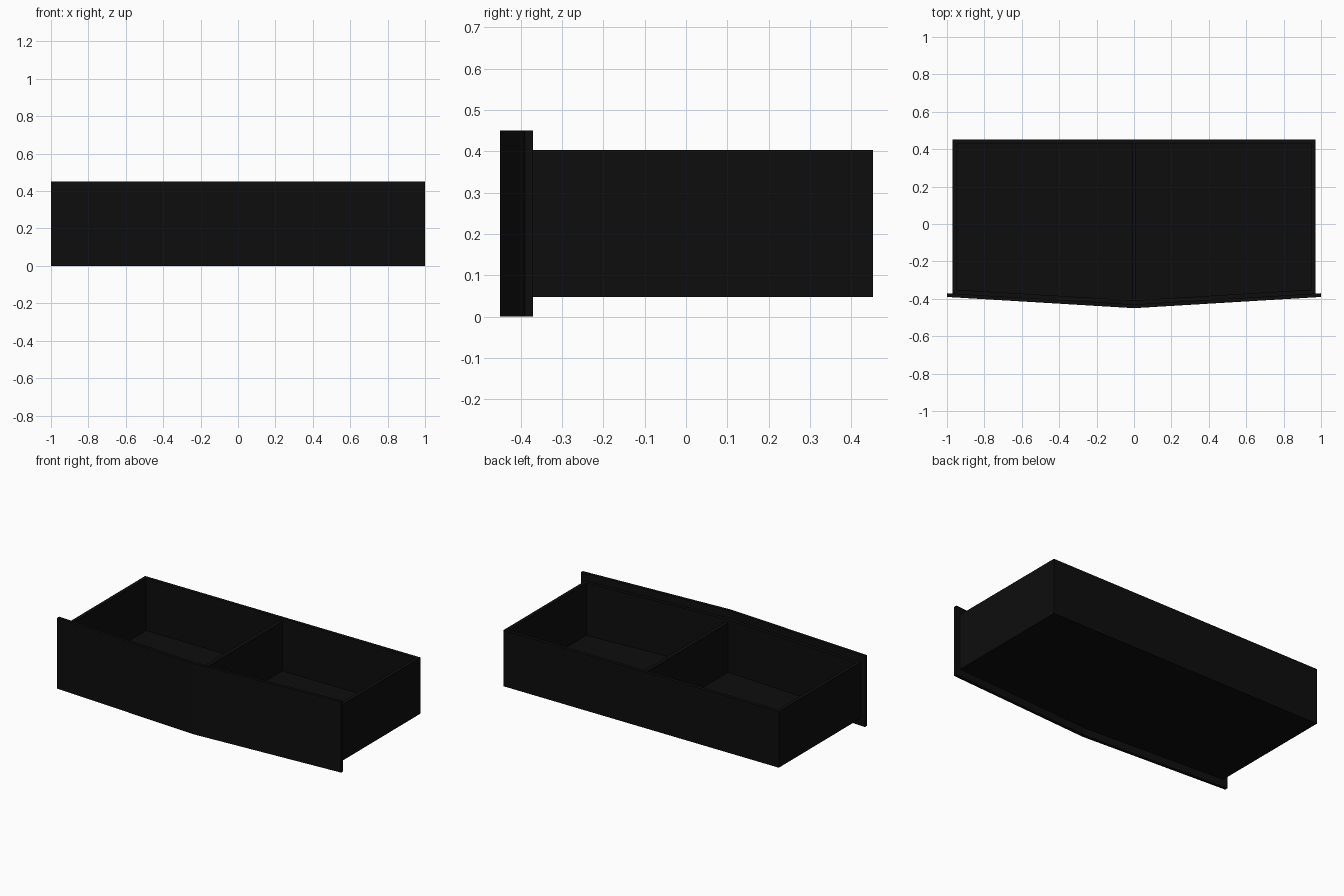
import bpy, bmesh

default = bpy.data.objects.get("Cube")
if default:
    bpy.data.objects.remove(default)

black = bpy.data.materials.new("matte_black")
black.use_nodes = True
color = (0.004, 0.004, 0.004, 1)
black.diffuse_color = color
bsdf = next(n for n in black.node_tree.nodes if n.type == "BSDF_PRINCIPLED")
bsdf.inputs["Base Color"].default_value = color

WALL = 0.022


def prism(name, outline, bottom, top, floor=None):
    """Extrude a plan outline upward; with a floor height, hollow it into a tray."""
    bm = bmesh.new()
    base = bm.faces.new([bm.verts.new((x, y, bottom)) for x, y in outline])
    result = bmesh.ops.extrude_face_region(bm, geom=[base], use_keep_orig=True)
    for v in (g for g in result["geom"] if isinstance(g, bmesh.types.BMVert)):
        v.co.z = top
    bmesh.ops.recalc_face_normals(bm, faces=bm.faces[:])
    if floor is not None:
        # Inset the rim, then sink a well down to the floor
        lid = max(bm.faces, key=lambda f: f.calc_center_median().z)
        bmesh.ops.inset_region(bm, faces=[lid], thickness=WALL, use_even_offset=True)
        well = bmesh.ops.extrude_face_region(bm, geom=[lid])
        for v in (g for g in well["geom"] if isinstance(g, bmesh.types.BMVert)):
            v.co.z = floor
        if lid.is_valid:
            bmesh.ops.delete(bm, geom=[lid], context="FACES_ONLY")
        bmesh.ops.recalc_face_normals(bm, faces=bm.faces[:])
    mesh = bpy.data.meshes.new(name)
    bm.to_mesh(mesh)
    bm.free()
    mesh.materials.append(black)
    obj = bpy.data.objects.new(name, mesh)
    bpy.context.scene.collection.objects.link(obj)
    return obj


# Bowed front panel, overhanging the tray on every side
prism("front_panel",
      [(-1, -0.39), (0, -0.45), (1, -0.39), (1, -0.37), (0, -0.43), (-1, -0.37)],
      0, 0.45)

# Open tray whose front follows the panel
prism("drawer_tray",
      [(-0.97, -0.372), (0, -0.43), (0.97, -0.372), (0.97, 0.452), (-0.97, 0.452)],
      0.047, 0.403, floor=0.07)

# Centre divider, slightly lower than the rim
half = 0.012
prism("divider",
      [(-half, -0.41), (half, -0.41), (half, 0.435), (-half, 0.435)],
      0.06, 0.385)
